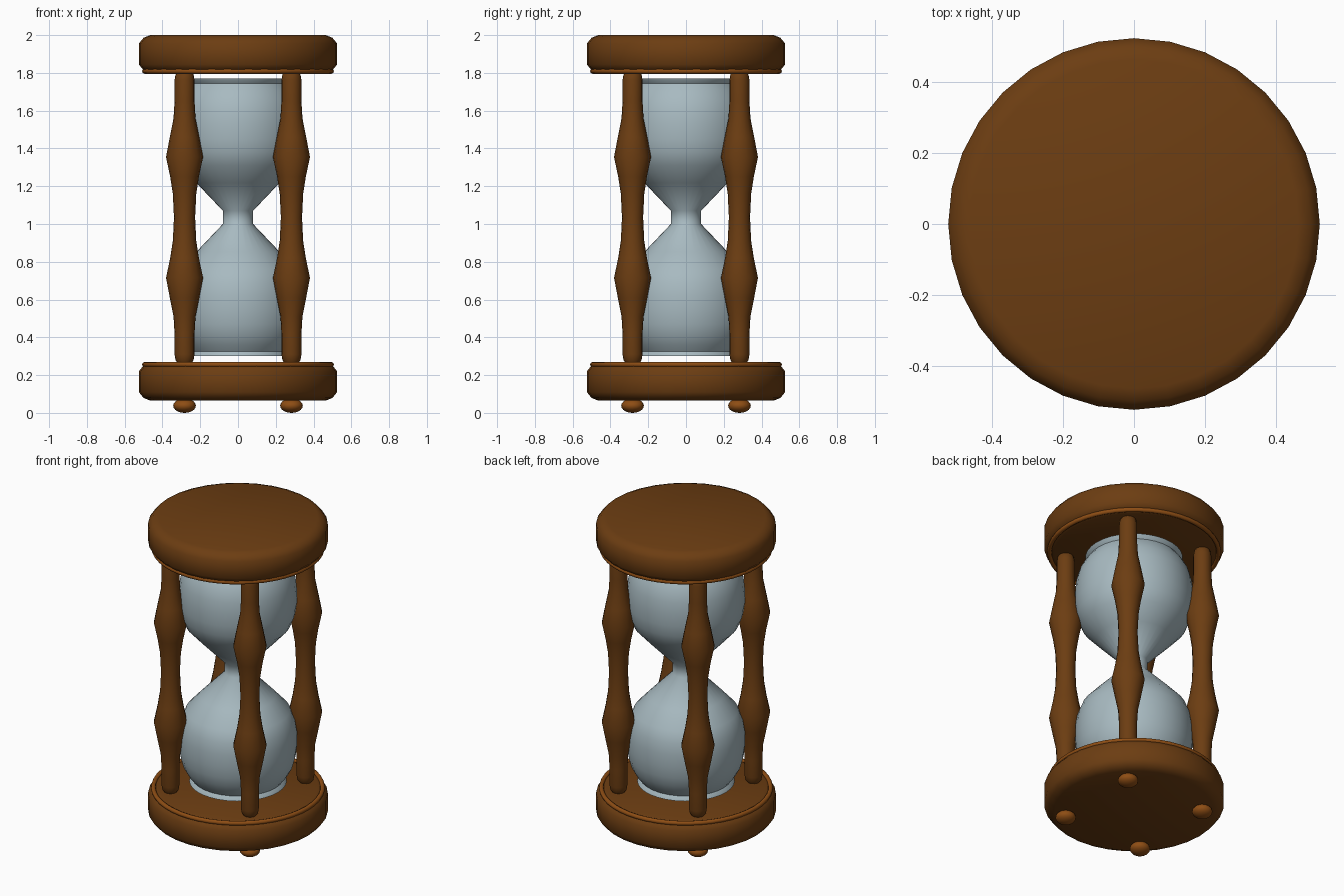
import bpy, bmesh, math

if "Cube" in bpy.data.objects:
    bpy.data.objects.remove(bpy.data.objects["Cube"])


def material(name, rgb):
    m = bpy.data.materials.new(name)
    m.diffuse_color = (*rgb, 1)
    m.use_nodes = True
    m.node_tree.nodes["Principled BSDF"].inputs["Base Color"].default_value = m.diffuse_color
    return m


WOOD = material("dark wood", (0.150, 0.047, 0.006))
TRIM = material("light wood trim", (0.27, 0.075, 0.007))
GLASS = material("pale glass", (0.39, 0.49, 0.53))


def finish(ob, name, mat, angle):
    ob.name = name
    ob.data.materials.append(mat)
    bpy.ops.object.select_all(action='DESELECT')
    ob.select_set(True)
    bpy.context.view_layer.objects.active = ob
    bpy.ops.object.shade_smooth_by_angle(angle=math.radians(angle))
    return ob


def lathe(name, profile, sides, mat, x=0, y=0, angle=50):
    """Turn a (radius, height) profile, listed bottom to top, with capped ends."""
    bm = bmesh.new()
    rings = []
    for r, z in profile:
        rings.append([bm.verts.new((r * math.cos(2 * math.pi * i / sides),
                                    r * math.sin(2 * math.pi * i / sides), z))
                      for i in range(sides)])
    for a, b in zip(rings, rings[1:]):
        for i in range(sides):
            j = (i + 1) % sides
            bm.faces.new((a[i], a[j], b[j], b[i]))
    bm.faces.new(rings[0][::-1])
    bm.faces.new(rings[-1])
    me = bpy.data.meshes.new(name)
    bm.to_mesh(me)
    bm.free()
    ob = bpy.data.objects.new(name, me)
    bpy.context.collection.objects.link(ob)
    ob.location = (x, y, 0)
    return finish(ob, name, mat, angle)


# Round end plates, bevelled on both edges
for name, z0, z1 in (("base_plate", 0.065, 0.265), ("top_plate", 1.80, 2.0)):
    lathe(name, [(0.465, z0), (0.50, z0 + 0.014), (0.525, z0 + 0.045),
                 (0.525, z1 - 0.045), (0.50, z1 - 0.014), (0.465, z1)], 32, WOOD)

# Thin trim rings on the inner edges of the plates
for name, z in (("base_trim", 0.256), ("top_trim", 1.809)):
    bpy.ops.mesh.primitive_torus_add(major_radius=0.494, minor_radius=0.014,
                                     major_segments=48, minor_segments=8,
                                     location=(0, 0, z))
    finish(bpy.context.object, name, TRIM, 60)

# Glass: half profile mirrored about the neck
MID = 1.035
half = [(0.285, 0.30), (0.282, 0.307), (0.268, 0.325), (0.295, 0.36),
        (0.322, 0.41), (0.338, 0.47), (0.345, 0.54), (0.344, 0.62),
        (0.333, 0.69), (0.305, 0.76), (0.22, 0.853), (0.08, 1.0)]
lathe("glass_bulbs", half + [(r, 2 * MID - z) for r, z in reversed(half)],
      32, GLASS)

# Turned posts and flattened feet at the four corners
post = [(0.036, 0.262), (0.048, 0.28), (0.053, 0.31), (0.053, 0.42),
        (0.058, 0.51), (0.078, 0.61), (0.098, 0.715), (0.076, 0.82),
        (0.062, 0.91), (0.056, 1.035)]
post += [(r, 2 * MID - z) for r, z in reversed(post[:-1])]
for sx in (-1, 1):
    for sy in (-1, 1):
        tag = ("front" if sy < 0 else "back") + ("_left" if sx < 0 else "_right")
        x, y = 0.283 * sx, 0.283 * sy
        lathe(tag + "_post", post, 16, WOOD, x, y)
        bpy.ops.mesh.primitive_uv_sphere_add(segments=16, ring_count=10, radius=1,
                                             location=(x, y, 0.038))
        foot = bpy.context.object
        foot.scale = (0.06, 0.06, 0.038)
        finish(foot, tag + "_foot", TRIM, 60)
